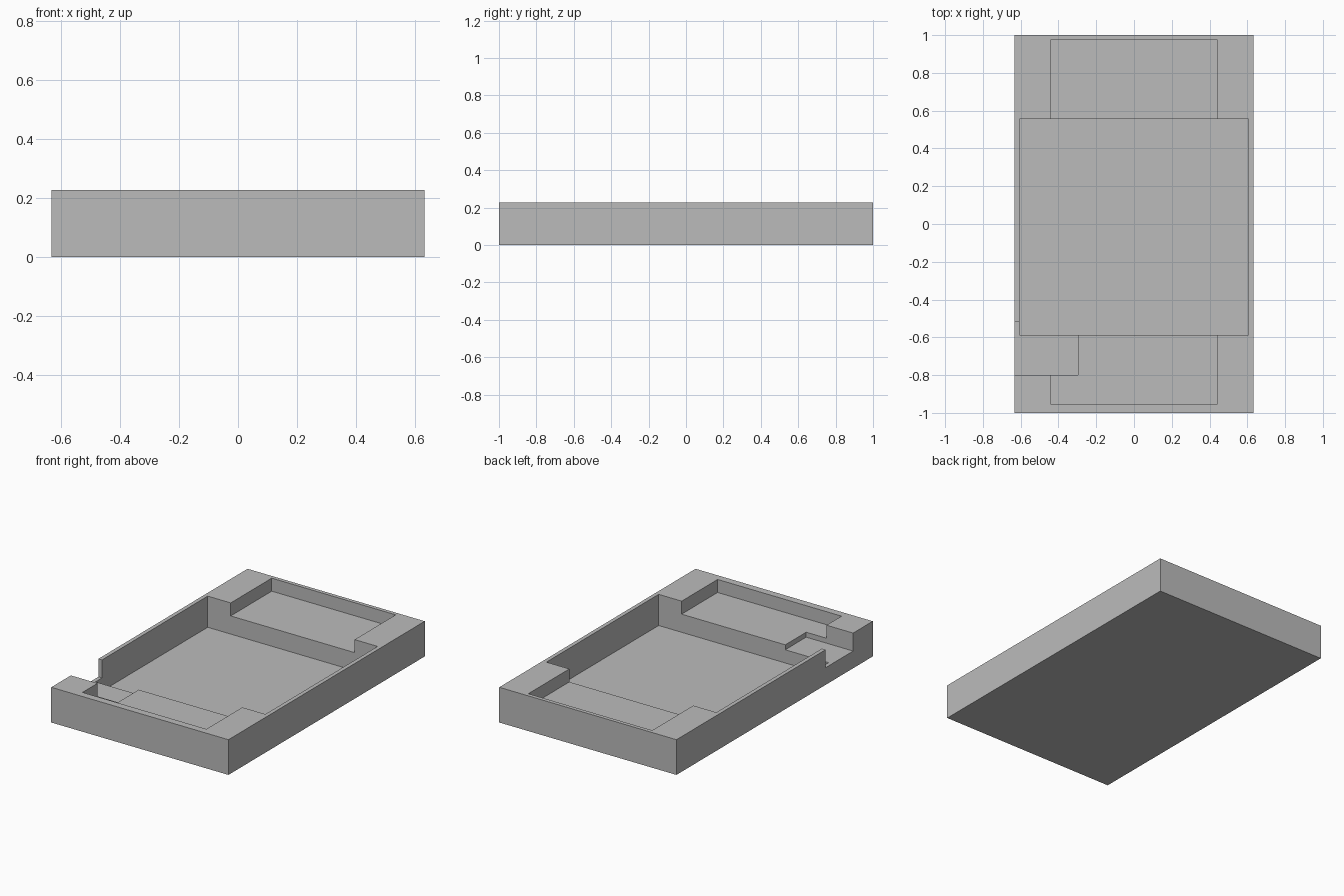
import bpy
from mathutils import Vector

if "Cube" in bpy.data.objects:
    bpy.data.objects.remove(bpy.data.objects["Cube"], do_unlink=True)

HALF_X, HEIGHT, ABOVE = 0.632, 0.227, 0.4


def box(name, low, high):
    """Axis-aligned box between two corners."""
    low, high = Vector(low), Vector(high)
    bpy.ops.mesh.primitive_cube_add(size=1, location=(0, 0, 0))
    obj = bpy.context.object
    obj.name = obj.data.name = name
    for v in obj.data.vertices:
        v.co = v.co * (high - low) + (low + high) / 2
    return obj


# Solid case block
case = box("case_tray", (-HALF_X, -1, 0), (HALF_X, 1, HEIGHT))

# Pockets: deep centre well, shallow end bays, cable notch through the side wall
cutters = [
    box("main_well_cutter", (-0.606, -0.587, 0.026), (0.606, 0.557, ABOVE)),
    box("end_bays_cutter", (-0.442, -0.953, 0.143), (0.442, 0.975, ABOVE + 0.1)),
    box("side_notch_cutter", (-0.8, -0.8, 0.111), (-0.297, -0.52, ABOVE + 0.2)),
]
bpy.context.view_layer.objects.active = case
for cutter in cutters:
    cutter.hide_render = True
    mod = case.modifiers.new(cutter.name, "BOOLEAN")
    mod.operation = "DIFFERENCE"
    mod.solver = "EXACT"
    mod.object = cutter
    bpy.ops.object.modifier_apply(modifier=mod.name)
for cutter in cutters:
    bpy.data.objects.remove(cutter, do_unlink=True)

# Single grey finish
grey = bpy.data.materials.new("plain_grey")
grey.use_nodes = True
colour = (0.5, 0.5, 0.5, 1)
grey.diffuse_color = colour
grey.node_tree.nodes["Principled BSDF"].inputs["Base Color"].default_value = colour
case.data.materials.clear()
case.data.materials.append(grey)
